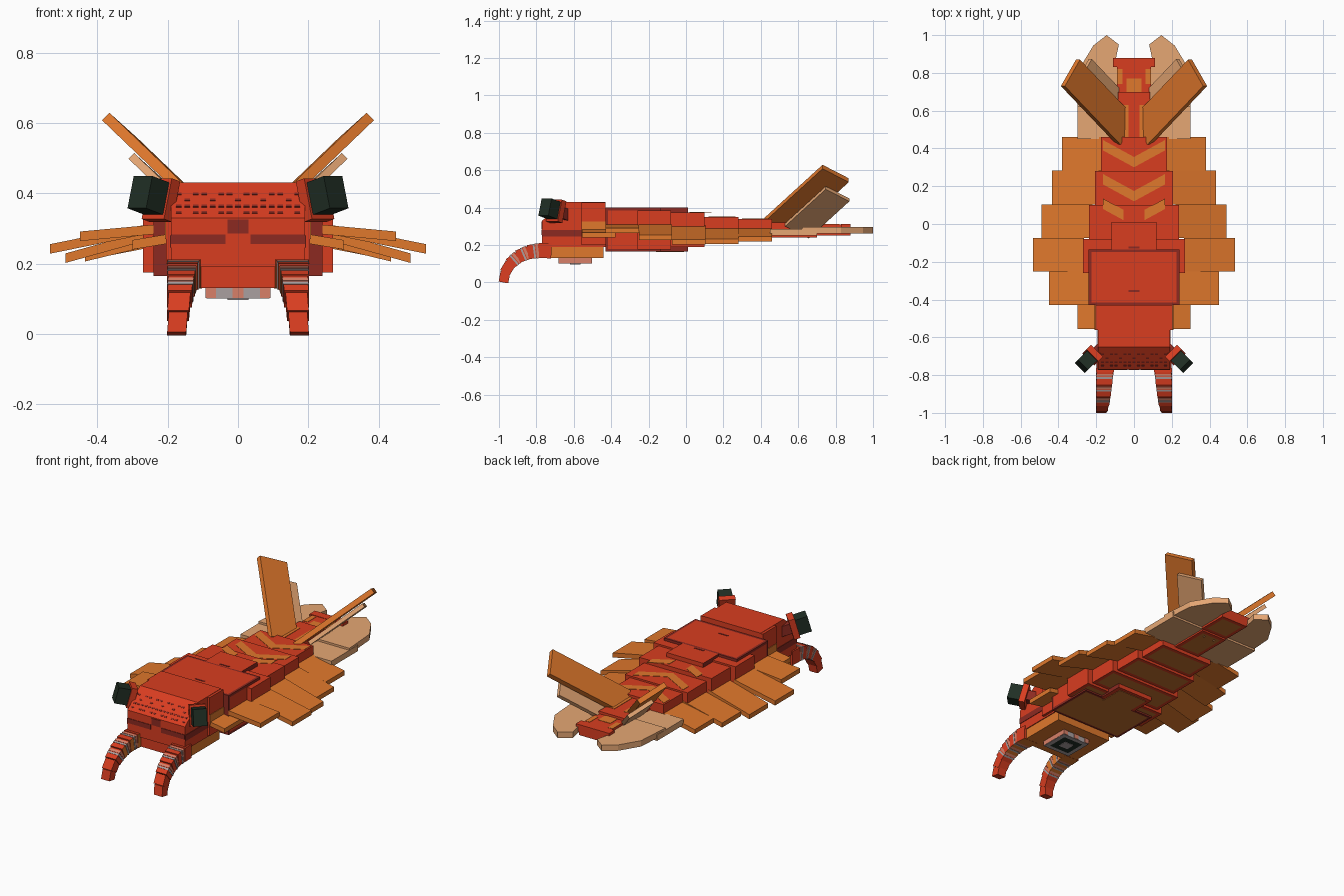
import bpy, bmesh
from math import sin, cos, pi
from mathutils import Vector as V

cube = bpy.data.objects.get("Cube")
if cube:
    bpy.data.objects.remove(cube, do_unlink=True)


def material(name, hex_colour):
    mat = bpy.data.materials.new(name)
    colour = [((c / 255 + 0.055) / 1.055) ** 2.4 for c in bytes.fromhex(hex_colour)] + [1]
    mat.diffuse_color = colour
    mat.use_nodes = True
    mat.node_tree.nodes["Principled BSDF"].inputs["Base Color"].default_value = colour
    return mat


RED = material("shell red", "d93d20")
DARK = material("dark red", "8c2a21")
ORANGE = material("fin orange", "e0782c")
PALE = material("pale tan", "e6a774")
BELLY = material("belly brown", "c4702e")
EYE = material("eye green", "202e24")
GREY = material("mouth grey", "aaa0a0")
PINK = material("salmon band", "d88068")


def prism(name, outline, thickness, mat, side=1, rule=None, inset=0):
    """Extrude a flat outline; rule(normal) picks the second material for matching faces."""
    bm = bmesh.new()
    flip = V((side, 1, 1))
    low = [bm.verts.new(V(p) * flip) for p in outline]
    high = [bm.verts.new((V(p) + V(thickness)) * flip) for p in outline]
    bm.faces.new(low)
    bm.faces.new(high)
    for i in range(len(low)):
        bm.faces.new((low[i - 1], low[i], high[i], high[i - 1]))
    bmesh.ops.recalc_face_normals(bm, faces=bm.faces)
    if rule:
        chosen = [face for face in bm.faces if rule(face.normal * flip)]
        if inset:
            bmesh.ops.inset_individual(bm, faces=chosen, thickness=inset)
        for face in chosen:
            face.material_index = 1
    mesh = bpy.data.meshes.new(name)
    bm.to_mesh(mesh)
    bm.free()
    for m in mat if isinstance(mat, tuple) else (mat,):
        mesh.materials.append(m)
    obj = bpy.data.objects.new(name, mesh)
    bpy.context.collection.objects.link(obj)
    return obj


def slab(name, corner, a, b, thickness, mat, side=1, **options):
    corner, a, b = V(corner), V(a), V(b)
    outline = [corner, corner + a, corner + a + b, corner + b]
    return prism(name, outline, thickness, mat, side, **options)


def box(name, x, y, z, mat, side=1, **options):
    return slab(name, (x[0], y[0], z[0]), (x[1] - x[0], 0, 0), (0, y[1] - y[0], 0),
                (0, 0, z[1] - z[0]), mat, side, **options)


def middle_box(name, half, y, z, mat, **options):
    return box(name, (-half, half), y, z, mat, **options)


def is_down(normal):
    return normal.z < -0.9


def is_side(normal):
    return abs(normal.x) > 0.9


# Head: sloped brow profile swept sideways, with the jaw plate and mouth below
front, back, brow, crown = -0.77, -0.43, 0.33, 0.43
profile = [(front, 0.19), (front, brow), (-0.65, crown), (back, crown), (back, 0.19)]
prism("head", [(-0.19, y, z) for y, z in profile], (0.38, 0, 0), RED)
middle_box("head_back", 0.205, (-0.56, back), (0.2, crown - 0.002), RED)
middle_box("jaw_plate", 0.185, (-0.76, -0.44), (0.13, 0.19), (RED, ORANGE),
           rule=lambda normal: normal.y > -0.9)
middle_box("mouth", 0.09, (-0.68, -0.505), (0.1, 0.13), (GREY, EYE), rule=is_down, inset=0.035)
middle_box("mouth_center", 0.03, (-0.62, -0.565), (0.097, 0.1), GREY)
for x in (-0.092, -0.015, 0.062):
    box("mouth_band", (x, x + 0.03), (-0.683, -0.502), (0.102, 0.13), PINK)

# Speckles on the brow and dark markings on the face
slope = V((0, 0.12, 0.1)).normalized()
outward = V((0, -0.1, 0.12)).normalized()
for row in range(4):
    for k in range(-7, 8):
        if (k * k + row) % 3:
            corner = V((k * 0.024 - 0.008, front, brow)) + slope * (0.02 + 0.027 * row)
            slab("brow_speckle", corner, (0.016, 0, 0), slope * 0.009, outward * 0.002, DARK)
paint = (front - 0.003, front)
middle_box("nose_mark", 0.03, paint, (0.285, 0.325), DARK)
for side in (1, -1):
    box("cheek_band", (0.035, 0.19), paint, (0.255, 0.283), DARK, side)
    box("side_band", (0.19, 0.193), (front, -0.56), (0.245, 0.28), DARK, side)
    box("side_patch", (0.205, 0.208), (-0.56, back), (0.27, 0.325), ORANGE, side)

# Eyes: stalk, red socket and dark eye along one tilted axis
axis = V((0.7, -0.7, 0.27)).normalized()
wide = V((1, 1, 0)).normalized()
tall = wide.cross(axis)
tall *= 1 if tall.z > 0 else -1
eye_parts = (("eye_stalk", -0.03, 0.08, 0.05, 0.06, DARK),
             ("eye_socket", 0.04, 0.035, 0.09, 0.12, RED),
             ("eye", 0.075, 0.07, 0.075, 0.095, EYE))
for side in (1, -1):
    for name, start, length, width, height, mat in eye_parts:
        corner = V((0.18, -0.655, 0.365)) + axis * start - wide * width / 2 - tall * height / 2
        slab(name, corner, wide * width, tall * height, axis * length, mat, side)

# Grasping arms: tapering boxes strung along a quarter ellipse
path = [V((0.15, -0.72, 0.17))]
for i in range(6):
    angle = pi / 2 - i * pi / 10
    path.append(V((0.154 + 0.004 * i, -0.78 - 0.195 * cos(angle), 0.006 + 0.165 * sin(angle))))
for side in (1, -1):
    for i, (start, end) in enumerate(zip(path, path[1:])):
        along = (end - start).normalized()
        up = along.cross(V((1, 0, 0))).normalized()

        def ring(name, offset, length, grow, mat, **options):
            across = V((0.094 - 0.008 * i + grow, 0, 0))
            rise = up * (0.082 - 0.006 * i + grow)
            corner = start + along * offset - across / 2 - rise / 2
            slab(name, corner, across, rise, along * length, mat, side, **options)

        ring("arm_segment", 0, (end - start).length + 0.006, 0, (RED, ORANGE),
             rule=lambda normal: i < 3 and (normal.x < -0.8 or normal.z < -0.6))
        # Salmon and grey rings on the middle joints
        if 0 < i < 4:
            ring("arm_salmon_band", 0.008, 0.014, 0.004, PINK)
            ring("arm_grey_band", 0.026, 0.01, 0.004, GREY)

# Carapace with a dark rim, brown underside and a narrow rear tongue
shell = middle_box("carapace", 0.24, (back, -0.135), (0.165, 0.4), (DARK, RED, BELLY),
                   rule=lambda normal: is_side(normal) or abs(normal.z) > 0.9, inset=0.02)
for face in shell.data.polygons:
    if face.material_index == 1 and is_down(face.normal):
        face.material_index = 2
middle_box("carapace_tongue", 0.12, (-0.14, 0.01), (0.165, 0.4), (RED, DARK), rule=is_side)
middle_box("belly_tongue", 0.095, (-0.16, -0.01), (0.162, 0.165), BELLY)
for y in (-0.36, -0.13):
    middle_box("shell_mark", 0.03, (y, y + 0.01), (0.4, 0.402), DARK)

# Body segments narrowing evenly toward the tail
for i, top in enumerate((0.385, 0.375, 0.35, 0.34)):
    y = -0.26 + 0.18 * i
    middle_box("body_segment", 0.27 - 0.032 * i, (y, y + 0.18), (0.175 + 0.015 * i, top),
               (RED, BELLY), rule=is_down, inset=0.03)
middle_box("tail_base", 0.085, (0.46, 0.7), (0.24, 0.325), (RED, BELLY), rule=is_down, inset=0.03)
middle_box("tail_end", 0.09, (0.7, 0.88), (0.25, 0.31), (RED, BELLY), rule=is_down, inset=0.03)
middle_box("tail_tip", 0.11, (0.83, 0.88), (0.27, 0.312), RED)

# Orange markings on the back: chevrons of slanted patches, then tail patches
film = V((0, 0, 0.002))
for side in (1, -1):
    for y, z, first in ((-0.01, 0.375, 1), (0.12, 0.35, 0), (0.3, 0.34, 0)):
        for k in range(first, 3):
            slab("back_chevron", (0.055 * k, y + 0.03 * k, z), (0.055, 0.03, 0), (0, 0.055, 0),
                 film, ORANGE, side)
    slab("tail_stripe", (0.03, 0.46, 0.325), (0.055, 0, 0), (0, 0.17, 0), film, ORANGE, side)
    slab("tail_spot", (0, 0.7, 0.31), (0.04, 0, 0), (0, 0.07, 0), film, ORANGE, side)
    slab("tail_edge", (0.06, 0.74, 0.31), (0.03, 0, 0), (0, 0.08, 0), film, ORANGE, side)

# Swimming flaps, drooping outward
reaches = (0.3, 0.45, 0.535, 0.49, 0.435, 0.38)
droops = (0.025, 0.025, 0.055, 0.075, 0.065, 0.045)
for side in (1, -1):
    for i, (reach, droop) in enumerate(zip(reaches, droops)):
        root = max(0.15, reach - 0.27)
        y = back + 0.178 * (i - 1) if i else -0.555
        z = 0.295 - 0.006 * i if i else 0.265
        slab("side_flap", (root, y, z), (reach - root, 0, -droop), (0, 0.178, 0),
             (0, 0, 0.027), ORANGE, side)

    # Flat pale tail plates
    box("tail_flap", (0.07, 0.3), (0.45, 0.7), (0.25, 0.285), PALE, side)
    blade = ((0.07, 0.62), (0.3, 0.62), (0.285, 0.83), (0.215, 0.945),
             (0.145, 1), (0.08, 0.95), (0.095, 0.88))
    prism("tail_blade", [(x, y, 0.262) for x, y in blade], (0, 0, 0.035), PALE, side)

    # Raised tail fans, leaning outward at a diagonal
    lean, chord, normal = V((0.295, 0.31, 0.283)), V((-0.08, 0.14, -0.072)), V((-1, 0, 1))
    slab("tall_tail_fan", (0.092, 0.42, 0.325), lean, chord, normal * 0.021, ORANGE, side)
    slab("short_tail_fan", (0.105, 0.53, 0.3), lean * 0.7, chord * 0.9, normal * 0.016, PALE, side)
